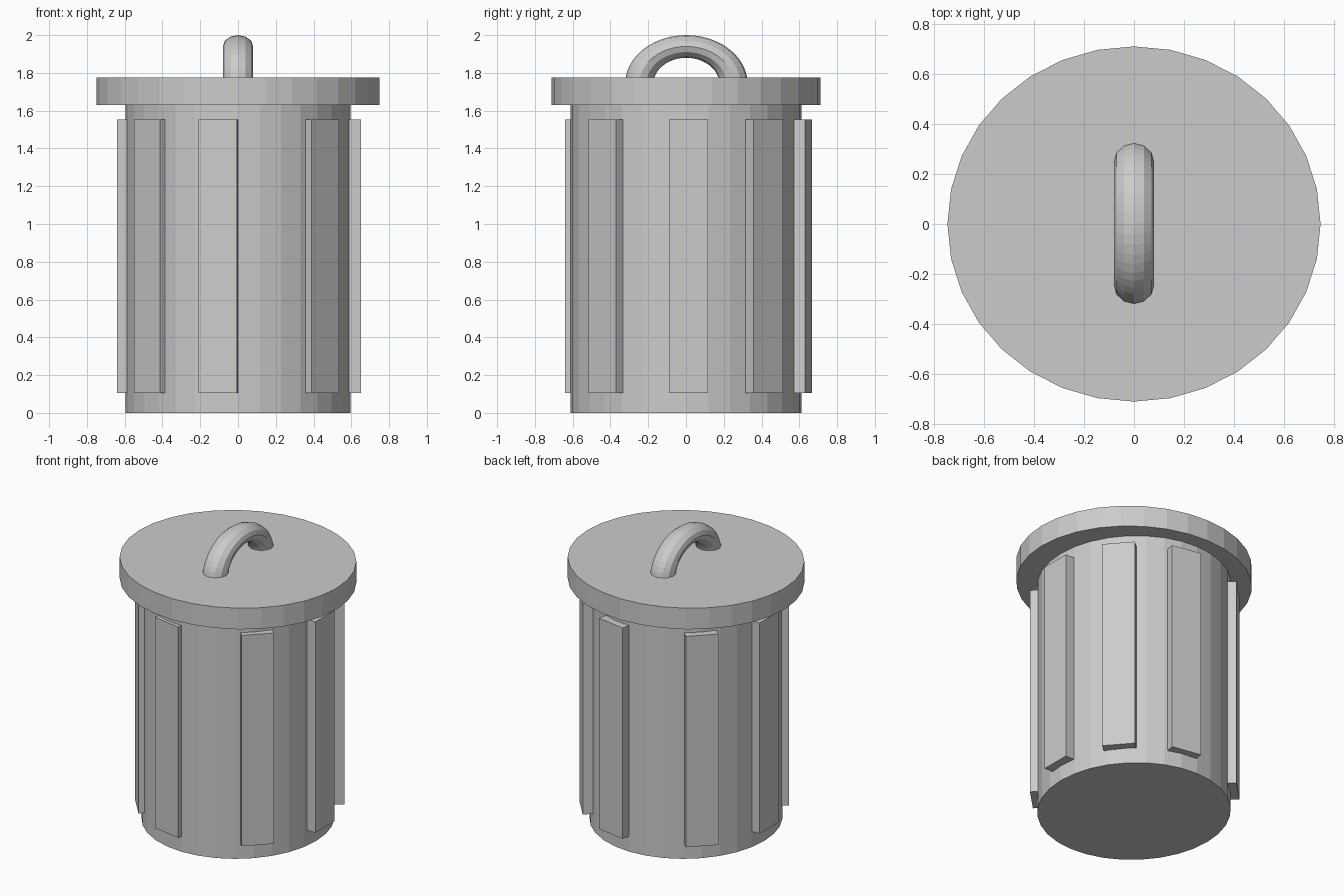
import bpy, bmesh
from math import cos, sin, radians
from mathutils import Matrix

if "Cube" in bpy.data.objects:
    bpy.data.objects.remove(bpy.data.objects["Cube"])


def add_object(name, bm):
    bmesh.ops.recalc_face_normals(bm, faces=bm.faces)
    mesh = bpy.data.meshes.new(name)
    bm.to_mesh(mesh)
    bm.free()
    obj = bpy.data.objects.new(name, mesh)
    bpy.context.collection.objects.link(obj)
    return obj


def oval_drum(name, rx, ry, z0, z1):
    """32-sided drum, starting with a corner on +x."""
    bpy.ops.mesh.primitive_cylinder_add(vertices=32, radius=1, depth=1,
                                        location=(0, 0, (z0 + z1) / 2))
    obj = bpy.context.object
    obj.name = name
    obj.scale = (rx, ry, z1 - z0)
    bpy.ops.object.transform_apply(location=False, rotation=False, scale=True)


# Drum body and overhanging lid
oval_drum("body", 0.595, 0.612, 0.0, 1.635)
oval_drum("lid", 0.748, 0.712, 1.63, 1.775)

# Upright slats, unevenly spaced around the drum and partly sunk into it
SLAT_DEPTH, SLAT_WIDTH, SLAT_Z0, SLAT_Z1 = 0.09, 0.206, 0.105, 1.552
for i, angle in enumerate((0, 41, 80, 135, 180, 221, 260, 315)):
    a = radians(angle)
    r = 0.645 - SLAT_DEPTH / 2
    bm = bmesh.new()
    bmesh.ops.create_cube(bm, size=1)
    bmesh.ops.scale(bm, verts=bm.verts,
                    vec=(SLAT_DEPTH, SLAT_WIDTH, SLAT_Z1 - SLAT_Z0))
    bmesh.ops.rotate(bm, verts=bm.verts, matrix=Matrix.Rotation(a, 3, 'Z'))
    bmesh.ops.translate(bm, verts=bm.verts,
                        vec=(0.005 + r * cos(a), 0.013 + r * sin(a),
                             (SLAT_Z0 + SLAT_Z1) / 2))
    add_object(f"slat_{i + 1}", bm)

# Arched handle: upper half of a squashed ring, its ends inside the lid
bpy.ops.mesh.primitive_torus_add(major_segments=48, minor_segments=12,
                                 major_radius=0.25, minor_radius=0.075)
handle = bpy.context.object
handle.name = "handle"
bm = bmesh.new()
bm.from_mesh(handle.data)
bmesh.ops.rotate(bm, verts=bm.verts, matrix=Matrix.Rotation(radians(90), 3, 'Y'))
bmesh.ops.scale(bm, verts=bm.verts, vec=(1.07, 1, 0.8))
bmesh.ops.translate(bm, verts=bm.verts, vec=(0, 0.002, 1.74))
cut = bmesh.ops.bisect_plane(bm, geom=bm.verts[:] + bm.edges[:] + bm.faces[:],
                             plane_co=(0, 0, 1.745), plane_no=(0, 0, 1),
                             clear_inner=True)
rims = [e for e in cut["geom_cut"] if isinstance(e, bmesh.types.BMEdge)]
bmesh.ops.holes_fill(bm, edges=rims)
bm.to_mesh(handle.data)
bm.free()
